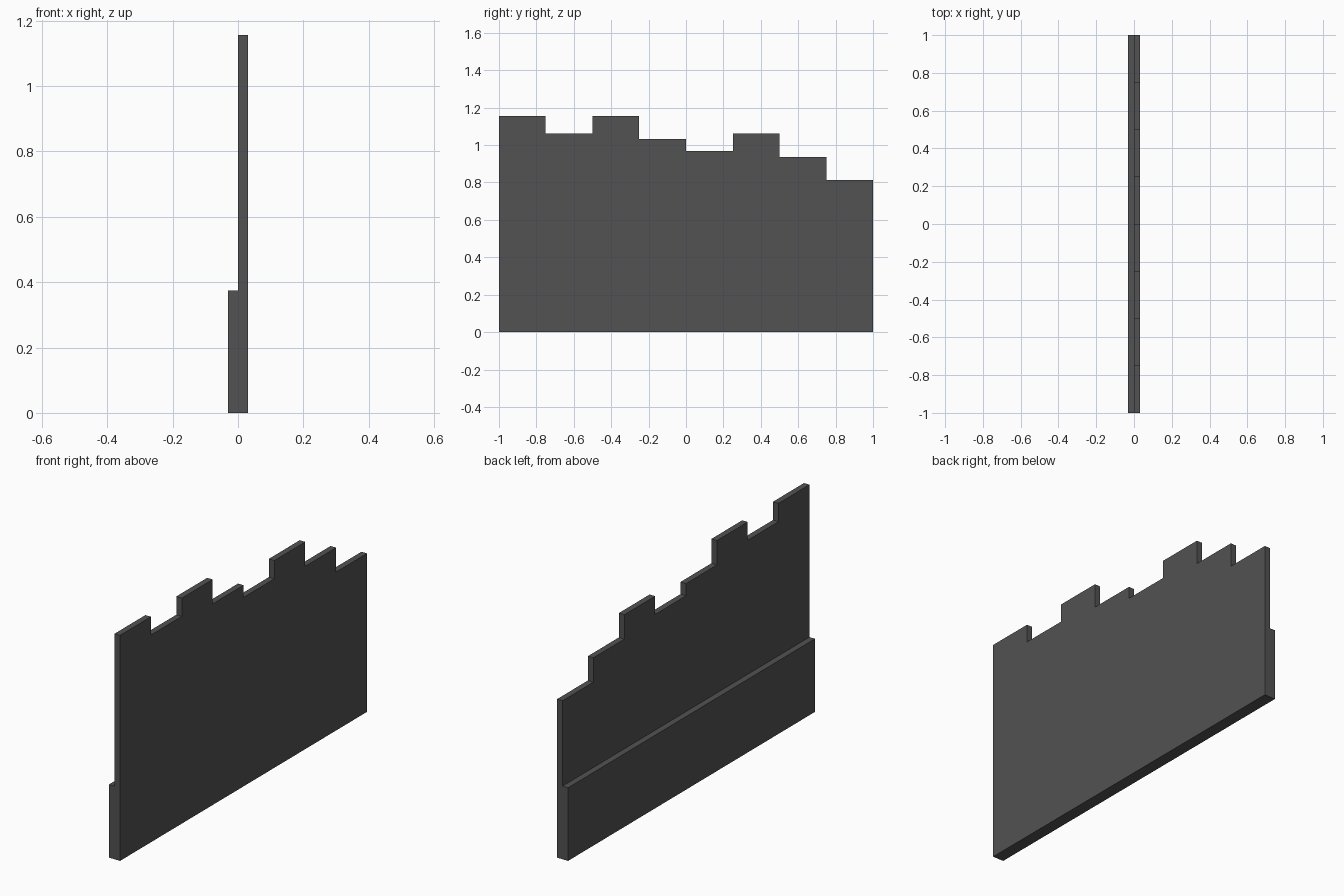
import bpy, bmesh

if "Cube" in bpy.data.objects:
    bpy.data.objects.remove(bpy.data.objects["Cube"])

T = 1 / 32  # slab thickness and height module

mat = bpy.data.materials.new("dark grey")
mat.diffuse_color = (0.085, 0.085, 0.085, 1)
mat.use_nodes = True
mat.node_tree.nodes["Principled BSDF"].inputs["Base Color"].default_value = mat.diffuse_color


def slab(name, profile, x0, x1):
    """Extrude a (y, z) outline along x from x0 to x1."""
    bm = bmesh.new()
    face = bm.faces.new([bm.verts.new((x0, y, z)) for y, z in profile])
    new = bmesh.ops.extrude_face_region(bm, geom=[face])["geom"]
    verts = [v for v in new if isinstance(v, bmesh.types.BMVert)]
    bmesh.ops.translate(bm, verts=verts, vec=(x1 - x0, 0, 0))
    bmesh.ops.recalc_face_normals(bm, faces=bm.faces)
    me = bpy.data.meshes.new(name)
    bm.to_mesh(me)
    bm.free()
    me.materials.append(mat)
    ob = bpy.data.objects.new(name, me)
    bpy.context.collection.objects.link(ob)
    return ob


# Tall panel with a stepped, broken top edge
heights = [37, 34, 37, 33, 31, 34, 30, 26]
outline = [(1, 0), (-1, 0)]
for i, h in enumerate(heights):
    y = -1 + i * 0.25
    outline += [(y, h * T), (y + 0.25, h * T)]
slab("broken_panel", outline, 0, T)

# Low backing strip along the foot
slab("backing_strip", [(1, 0), (-1, 0), (-1, 0.375), (1, 0.375)], -T, 0)
